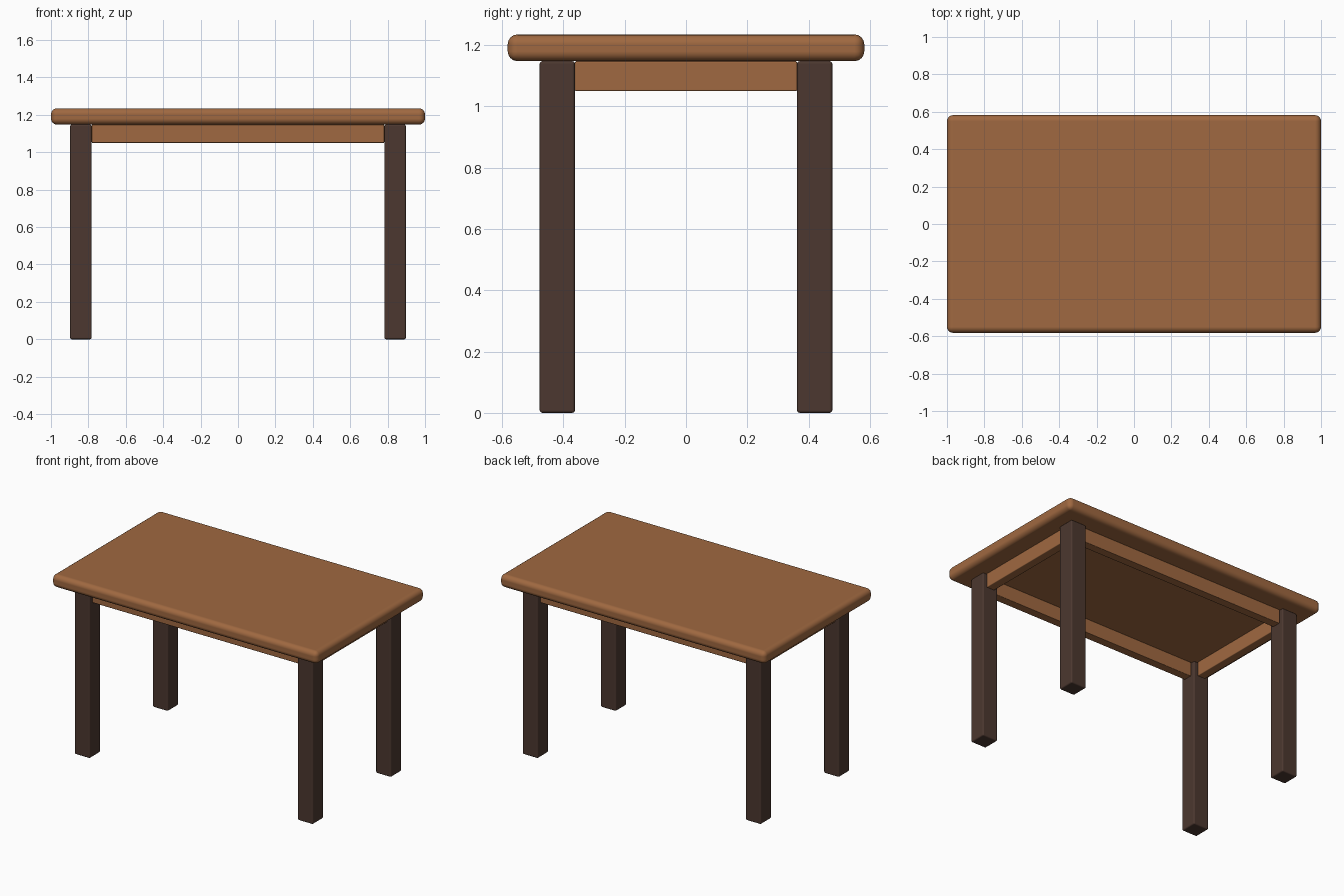
import bpy
import bmesh
from math import radians
from mathutils import Vector

cube = bpy.data.objects.get("Cube")
if cube:
    bpy.data.objects.remove(cube, do_unlink=True)


def make_material(name, rgb):
    mat = bpy.data.materials.new(name)
    mat.use_nodes = True
    color = (*rgb, 1.0)
    mat.diffuse_color = color
    mat.node_tree.nodes["Principled BSDF"].inputs["Base Color"].default_value = color
    return mat


def rounded_box(name, center, size, radius, segments, mat):
    """Box with rounded edges and smooth shading."""
    bm = bmesh.new()
    bmesh.ops.create_cube(bm, size=1)
    bmesh.ops.scale(bm, vec=Vector(size), verts=bm.verts)
    mesh = bpy.data.meshes.new(name)
    bm.to_mesh(mesh)
    bm.free()
    mesh.materials.append(mat)
    obj = bpy.data.objects.new(name, mesh)
    obj.location = center
    bpy.context.collection.objects.link(obj)
    bevel = obj.modifiers.new("rounded_edges", 'BEVEL')
    bevel.width = radius
    bevel.segments = segments
    bevel.harden_normals = True
    bpy.ops.object.select_all(action='DESELECT')
    obj.select_set(True)
    bpy.context.view_layer.objects.active = obj
    bpy.ops.object.shade_smooth_by_angle(angle=radians(40))
    return obj


light_wood = make_material("light_wood", (0.35, 0.14, 0.052))
dark_wood = make_material("dark_wood", (0.072, 0.039, 0.029))

HEIGHT, TOP_BOTTOM = 1.235, 1.148
LEG_X, LEG_Y, LEG_W = 0.84, 0.42, 0.115
APRON_BOTTOM, APRON_W = 1.05, 0.06

# Table top
rounded_box("table_top", (0, 0, (HEIGHT + TOP_BOTTOM) / 2),
            (2.0, 1.164, HEIGHT - TOP_BOTTOM), 0.032, 4, light_wood)

# Four legs
for side, sx in (("left", 1), ("right", -1)):
    for end, sy in (("front", -1), ("back", 1)):
        rounded_box(f"{end}_{side}_leg", (sx * LEG_X, sy * LEG_Y, TOP_BOTTOM / 2),
                    (LEG_W, LEG_W, TOP_BOTTOM), 0.009, 3, dark_wood)

# Aprons run between the legs, centred on them
apron_z = (APRON_BOTTOM + TOP_BOTTOM) / 2
apron_h = TOP_BOTTOM - APRON_BOTTOM
for name, s in (("front", -1), ("back", 1)):
    rounded_box(f"{name}_apron", (0, s * LEG_Y, apron_z),
                (2 * LEG_X - LEG_W, APRON_W, apron_h), 0.005, 2, light_wood)
for name, s in (("left", 1), ("right", -1)):
    rounded_box(f"{name}_apron", (s * LEG_X, 0, apron_z),
                (APRON_W, 2 * LEG_Y - LEG_W, apron_h), 0.005, 2, light_wood)
